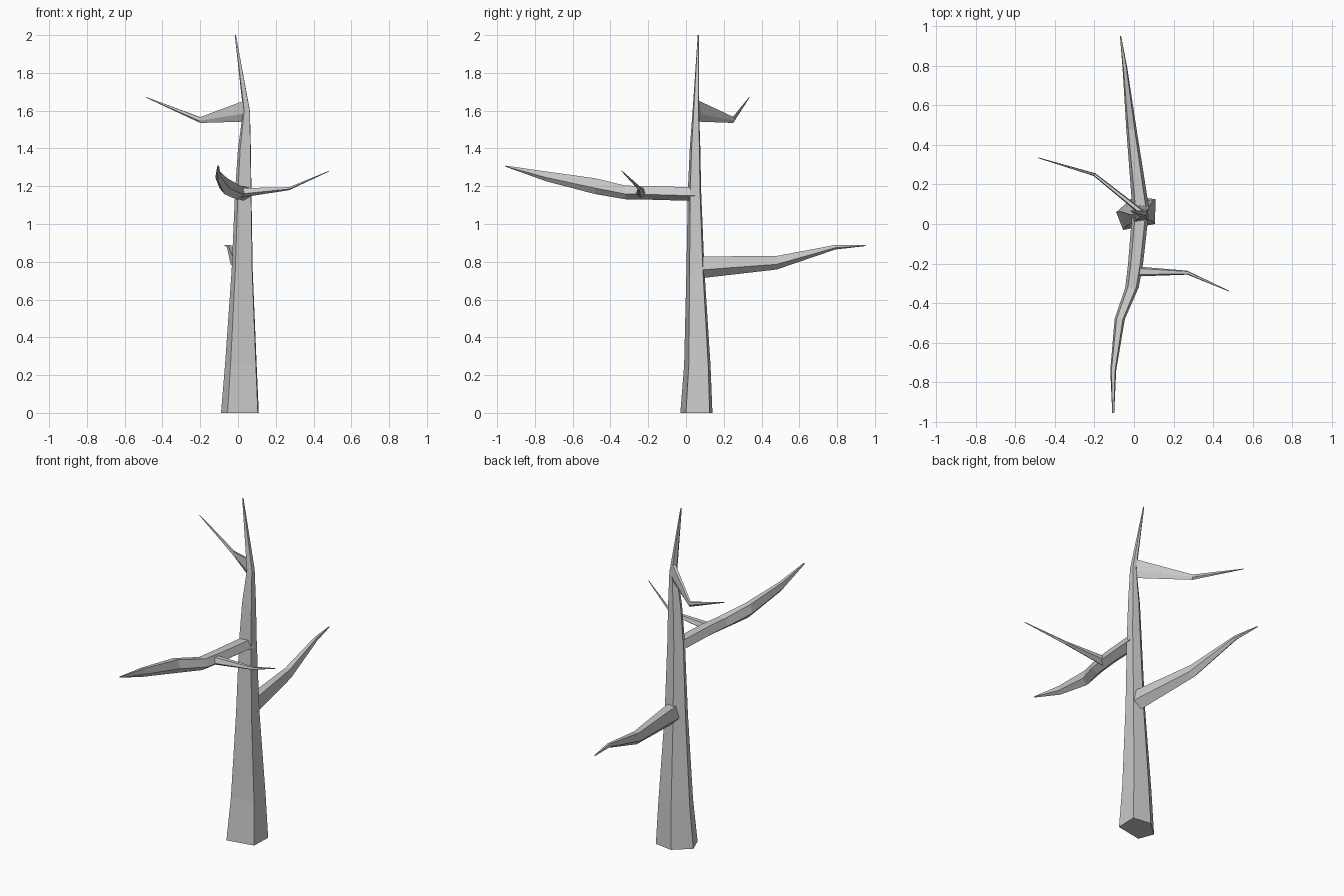
import bpy, bmesh, math
from mathutils import Vector


def unit_shape(points):
    """Rescale a cross-section so it fills -1..1 on both axes."""
    lo = [min(p[i] for p in points) for i in (0, 1)]
    hi = [max(p[i] for p in points) for i in (0, 1)]
    return [tuple(2 * (p[i] - lo[i]) / (hi[i] - lo[i]) - 1 for i in (0, 1)) for p in points]


def loft(name, rings, shape, axes):
    """Skin rings of (centre, half width, half height) spanned by two axes."""
    a, b = (Vector(v).normalized() for v in axes)
    bm = bmesh.new()
    loops = [[bm.verts.new(Vector(c) + a * (u * w) + b * (v * h)) for u, v in shape]
             for c, w, h in rings]
    n = len(shape)
    for r0, r1 in zip(loops, loops[1:]):
        for i in range(n):
            j = (i + 1) % n
            bm.faces.new((r0[i], r0[j], r1[j], r1[i]))
    bm.faces.new(loops[0][::-1])
    bm.faces.new(loops[-1])
    bmesh.ops.recalc_face_normals(bm, faces=bm.faces)
    mesh = bpy.data.meshes.new(name)
    bm.to_mesh(mesh)
    bm.free()
    obj = bpy.data.objects.new(name, mesh)
    bpy.context.collection.objects.link(obj)
    return obj


PENTAGON = unit_shape([(math.sin(math.tau * i / 5), -math.cos(math.tau * i / 5)) for i in range(5)])
TRUNK = unit_shape([(-0.09, 0.06), (-0.055, -0.03), (0.105, 0.0), (0.11, 0.125), (0.0, 0.14)])
TIP = 0.003

# Trunk: crooked five-sided taper ending in a spike
loft("trunk", [
    ((0.01, 0.055, 0), 0.10, 0.085),
    ((0.015, 0.06, 0.25), 0.084, 0.07),
    ((0.022, 0.05, 0.75), 0.056, 0.048),
    ((0.028, 0.045, 1.18), 0.043, 0.035),
    ((0.034, 0.048, 1.40), 0.034, 0.028),
    ((0.045, 0.052, 1.60), 0.018, 0.017),
    ((-0.014, 0.065, 2.0), TIP, TIP)], TRUNK, ((1, 0, 0), (0, 1, 0)))

# Low branch reaching backwards
loft("back_branch", [
    ((0.035, 0.07, 0.77), 0.043, 0.058),
    ((-0.013, 0.48, 0.795), 0.026, 0.036),
    ((-0.046, 0.79, 0.877), 0.012, 0.012),
    ((-0.068, 0.95, 0.886), TIP, TIP)], PENTAGON, ((1, 0, 0), (0, 0, 1)))

# Middle branch curving forwards
loft("front_branch", [
    ((0.032, 0.05, 1.158), 0.042, 0.036),
    ((0.008, -0.20, 1.165), 0.038, 0.036),
    ((-0.010, -0.32, 1.167), 0.034, 0.036),
    ((-0.072, -0.48, 1.20), 0.026, 0.042),
    ((-0.105, -0.74, 1.252), 0.015, 0.026),
    ((-0.105, -0.955, 1.306), 0.005, TIP)], PENTAGON, ((1, 0, 0), (0, 0, 1)))

# Thin twig to the right off the front branch
loft("side_twig", [
    ((0.015, -0.24, 1.165), 0.025, 0.025),
    ((0.27, -0.246, 1.187), 0.010, 0.008),
    ((0.482, -0.34, 1.28), 0.002, 0.002)], PENTAGON, ((0, 1, 0), (0, 0, 1)))

# Upper branch, back left
loft("upper_branch", [
    ((0.035, 0.062, 1.597), 0.014, 0.055),
    ((-0.20, 0.25, 1.55), 0.008, 0.015),
    ((-0.485, 0.335, 1.67), 0.002, 0.002)], PENTAGON, ((0.55, 0.83, 0), (0, 0, 1)))
